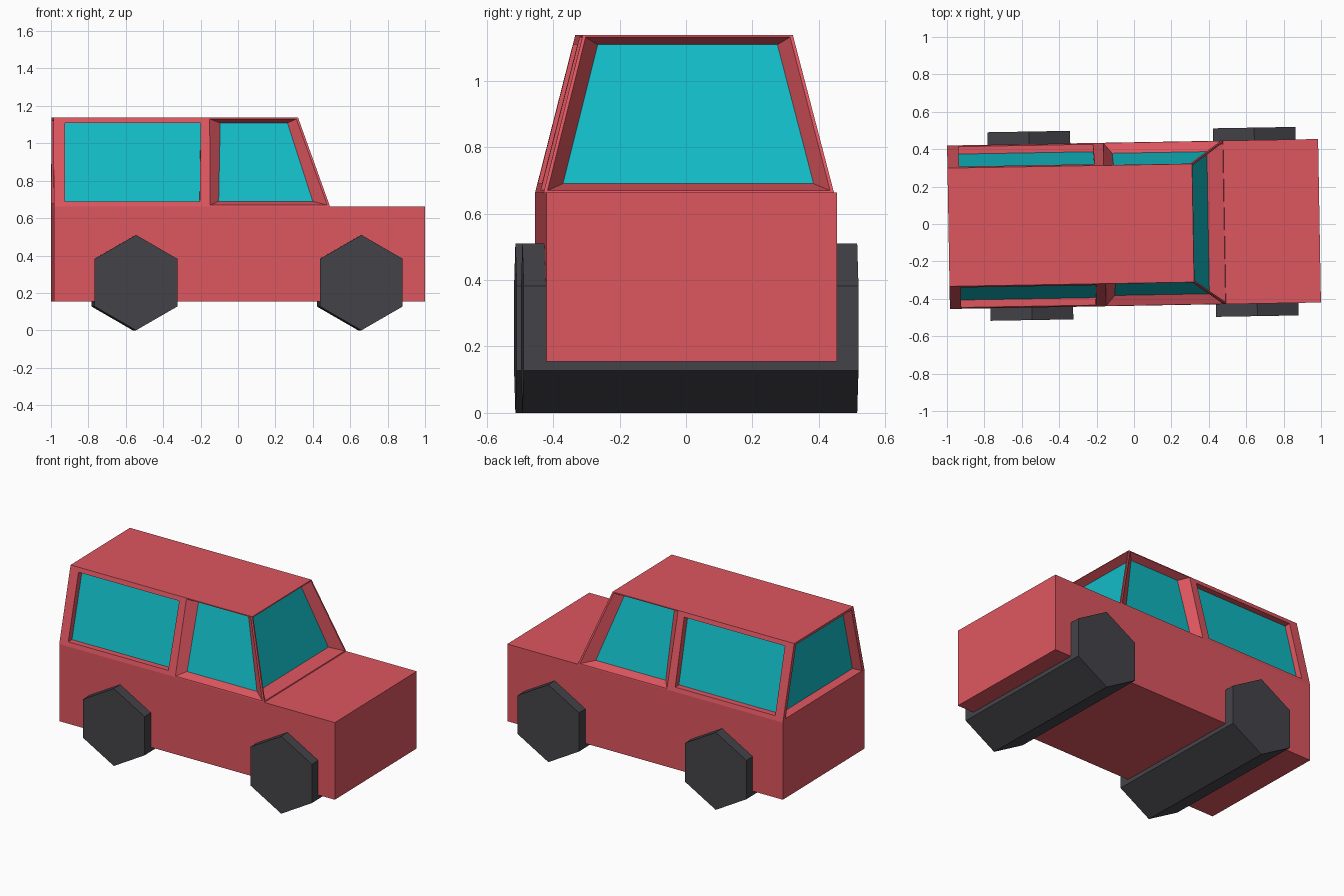
import bpy, bmesh, math

if "Cube" in bpy.data.objects:
    bpy.data.objects.remove(bpy.data.objects["Cube"])

YAW = math.radians(1.0)          # whole vehicle sits slightly turned
L, W0 = 0.992, 0.437             # half length, half width of the body
Z0, Z1, Z2 = 0.155, 0.663, 1.137  # sill, waistline, roof


def material(name, rgb):
    m = bpy.data.materials.new(name)
    m.diffuse_color = (*rgb, 1)
    m.use_nodes = True
    m.node_tree.nodes["Principled BSDF"].inputs["Base Color"].default_value = m.diffuse_color
    return m


RED = material("red paint", (0.73, 0.093, 0.117))
TEAL = material("teal glass", (0.006, 0.50, 0.57))
BLACK = material("dark rubber", (0.058, 0.056, 0.066))


def finish(bm, name, *mats):
    bmesh.ops.remove_doubles(bm, verts=bm.verts, dist=0.0005)
    bmesh.ops.recalc_face_normals(bm, faces=bm.faces)
    me = bpy.data.meshes.new(name)
    bm.to_mesh(me)
    bm.free()
    for m in mats:
        me.materials.append(m)
    ob = bpy.data.objects.new(name, me)
    ob.rotation_euler.z = YAW
    bpy.context.collection.objects.link(ob)


# Lower body
bm = bmesh.new()
bmesh.ops.create_cube(bm, size=1)
for v in bm.verts:
    v.co = (v.co.x * 2 * L, v.co.y * 2 * W0, Z0 + (v.co.z + 0.5) * (Z1 - Z0))
finish(bm, "lower_body", RED)


# Cabin surfaces: side and windscreen lean inwards, the back is upright
def half_w(z):
    return W0 - (z - Z1) * 0.255


def front_x(z):
    return 0.484 - (z - Z1) * 0.355


def side(s, x, z, d=0):
    return (x, s * (half_w(z) - d), z)


def ring(bm, a, b):
    for i in range(4):
        j = (i + 1) % 4
        face(bm, [a[i], a[j], b[j], b[i]])


def face(bm, pts, mat=0):
    f = bm.faces.new([bm.verts.new(p) for p in pts])
    f.material_index = mat


def window(bm, outer, opening, glass):
    ring(bm, outer, opening)
    ring(bm, opening, glass)
    face(bm, glass, 1)


bm = bmesh.new()
P = -0.163                       # door pillar position
ZB, ZT = 0.69, 1.108             # glass bottom and top
for s in (-1, 1):
    # Rear side window: flush frame with a straight recess
    corners = [(-0.932, ZB), (-0.212, ZB), (-0.205, ZT), (-0.93, ZT)]
    window(bm,
           [side(s, *c) for c in ((-L, Z1), (P, Z1), (P, Z2), (-L, Z2))],
           [side(s, *c) for c in corners],
           [side(s, *c, 0.04) for c in corners])
    # Front side window: frame slopes into the glass
    e = 0.006
    window(bm,
           [side(s, *c) for c in ((P, Z1), (front_x(Z1), Z1), (front_x(Z2), Z2), (P, Z2))],
           [side(s, *c) for c in ((P + e, Z1 + e), (front_x(Z1 + e) - 0.012, Z1 + e),
                                  (front_x(Z2 - e) - 0.012, Z2 - e), (P + e, Z2 - e))],
           [side(s, *c, 0.05) for c in ((-0.11, ZB), (0.393, ZB), (0.26, ZT), (-0.10, ZT))])


def end_quad(xf, zb, zt, inset, db, dt, sign):
    wb, wt = half_w(zb) - inset, half_w(zt) - inset
    xb, xt = xf(zb) - sign * db, xf(zt) - sign * dt
    return [(xb, -wb, zb), (xb, wb, zb), (xt, wt, zt), (xt, -wt, zt)]


# Windscreen
window(bm, end_quad(front_x, Z1, Z2, 0, 0, 0, 1),
       end_quad(front_x, Z1 + 0.006, Z2 - 0.006, 0.01, 0, 0, 1),
       end_quad(front_x, ZB, ZT, 0.053, 0.078, 0.06, 1))


# Tailgate window
def back_x(z):
    return -L


window(bm, end_quad(back_x, Z1, Z2, 0, 0, 0, -1),
       end_quad(back_x, Z1 + 0.015, Z2 - 0.015, 0.025, 0, 0, -1),
       end_quad(back_x, ZB, ZT, 0.05, 0.05, 0.05, -1))

# Roof and floor
for z in (Z1, Z2):
    xs = (-L, P, front_x(z))
    face(bm, [side(-1, x, z) for x in xs] + [side(1, x, z) for x in reversed(xs)])
finish(bm, "cabin", RED, TEAL)

# Six-sided wheel pairs running across the full width
for name, x in (("rear_wheels", -0.554), ("front_wheels", 0.651)):
    bm = bmesh.new()
    r, w = 0.255, 0.504
    rims = [[(x + r * math.sin(k * math.pi / 3), y, r + r * math.cos(k * math.pi / 3))
             for k in range(6)] for y in (-w, w)]
    for rim in rims:
        face(bm, rim)
    for k in range(6):
        j = (k + 1) % 6
        face(bm, [rims[0][k], rims[0][j], rims[1][j], rims[1][k]])
    finish(bm, name, BLACK)
